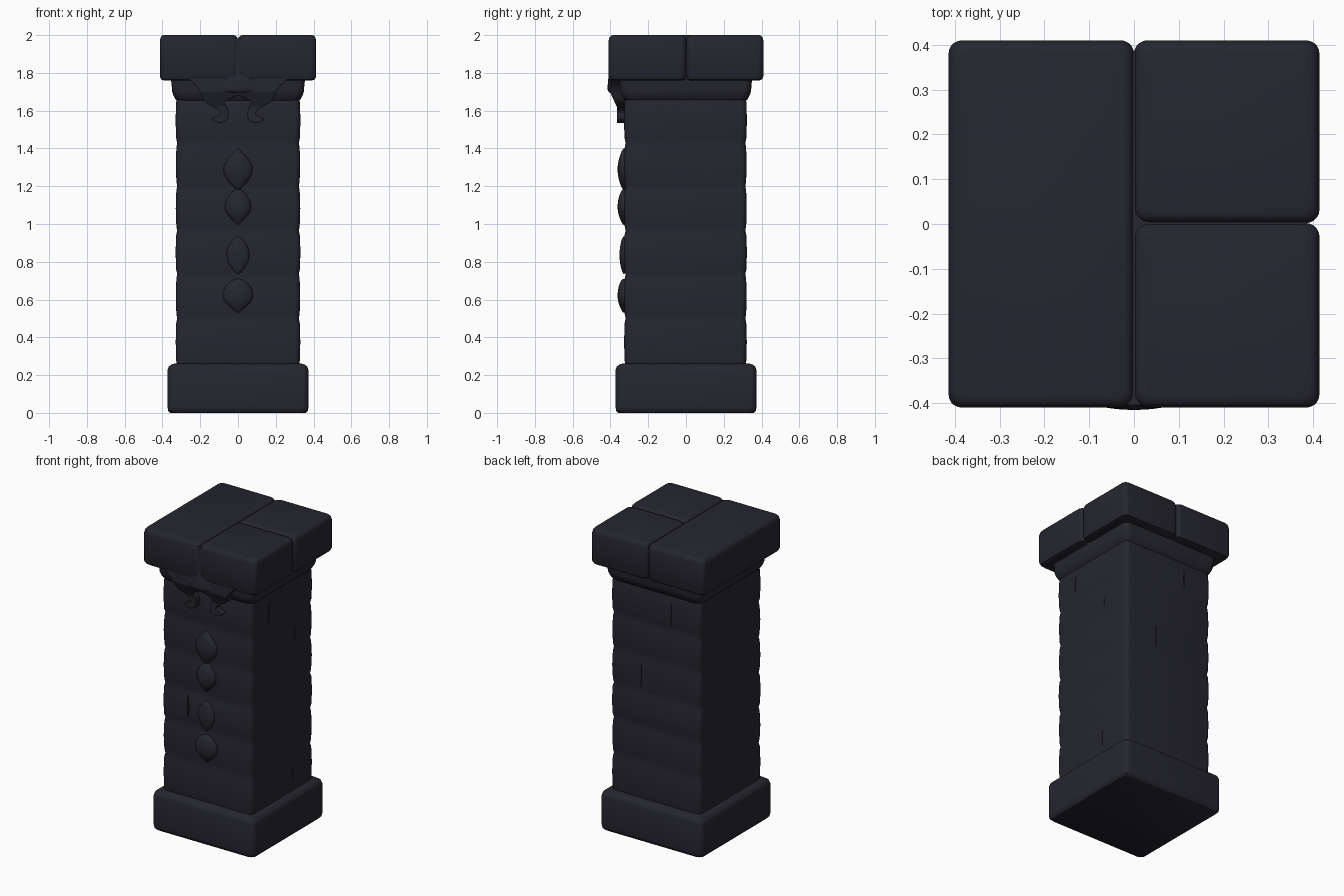
import bpy, bmesh, math, random
from mathutils import Vector

random.seed(4)
if "Cube" in bpy.data.objects:
    bpy.data.objects.remove(bpy.data.objects["Cube"])

stone = bpy.data.materials.new("dark slate stone")
stone.use_nodes = True
COLOUR = (0.019, 0.019, 0.029, 1)
stone.diffuse_color = COLOUR
stone.node_tree.nodes["Principled BSDF"].inputs["Base Color"].default_value = COLOUR


def finish(name, bm):
    bmesh.ops.recalc_face_normals(bm, faces=bm.faces)
    mesh = bpy.data.meshes.new(name)
    bm.to_mesh(mesh)
    bm.free()
    mesh.materials.append(stone)
    obj = bpy.data.objects.new(name, mesh)
    bpy.context.collection.objects.link(obj)
    return obj


def activate(obj):
    bpy.ops.object.select_all(action='DESELECT')
    obj.select_set(True)
    bpy.context.view_layer.objects.active = obj


def smooth(obj, degrees=40):
    activate(obj)
    bpy.ops.object.shade_smooth_by_angle(angle=math.radians(degrees))


def rounded_loft(name, centre, half, radius, profile, segs=5):
    """Stack rounded rectangles; profile holds (offset, z) pairs."""
    bm = bmesh.new()
    rings = []
    for off, z in profile:
        ring = []
        for q, (sx, sy) in enumerate([(1, 1), (-1, 1), (-1, -1), (1, -1)]):
            for i in range(segs + 1):
                a = math.pi / 2 * (q + i / segs)
                x = sx * (half[0] + off - radius) + radius * math.cos(a)
                y = sy * (half[1] + off - radius) + radius * math.sin(a)
                ring.append(bm.verts.new((centre[0] + x, centre[1] + y, z)))
        rings.append(ring)
    n = len(rings[0])
    for low, high in zip(rings, rings[1:]):
        for i in range(n):
            j = (i + 1) % n
            bm.faces.new((low[i], low[j], high[j], high[i]))
    bm.faces.new(rings[0][::-1])
    bm.faces.new(rings[-1])
    return finish(name, bm)


# Plinth
smooth(rounded_loft("plinth", (0, 0), (0.373, 0.373), 0.035,
                    [(-0.015, 0), (-0.003, 0.012), (0, 0.03), (0, 0.225),
                     (-0.006, 0.245), (-0.02, 0.256), (-0.04, 0.262)]))

# Shaft of slightly bulging stone courses
joints = [0.25, 0.5, 0.735, 0.965, 1.2, 1.43, 1.67]
profile = []
for z0, z1 in zip(joints, joints[1:]):
    bulge = random.uniform(-0.002, 0.002)
    profile += [(-0.007, z0), (-0.001 + bulge, z0 + 0.025),
                (0.002 + bulge, (z0 + z1) / 2), (-0.001 + bulge, z1 - 0.025)]
profile.append((-0.007, joints[-1]))
shaft = rounded_loft("shaft", (0, -0.003), (0.329, 0.324), 0.03, profile)

# Short upright joints cut into the shaft faces: x, y, bottom, top
cuts = [(-0.135, -0.327, 0.8, 0.94), (0.33, 0.12, 1.25, 1.34),
        (0.33, 0.1, 0.33, 0.42), (0.33, -0.15, 1.47, 1.6),
        (-0.12, 0.322, 1.45, 1.6), (0.1, 0.322, 1.0, 1.14)]
bm = bmesh.new()
for x, y, z0, z1 in cuts:
    made = bmesh.ops.create_cube(bm, size=1)["verts"]
    for v in made:
        v.co = Vector((x + v.co.x * 0.009, y + v.co.y * 0.012,
                       (z0 + z1) / 2 + v.co.z * (z1 - z0)))
cutter = finish("joint_cutter", bm)
cutter.hide_render = True
mod = shaft.modifiers.new("joints", 'BOOLEAN')
mod.object = cutter
mod.operation = 'DIFFERENCE'
mod.solver = 'EXACT'
activate(shaft)
bpy.ops.object.modifier_apply(modifier=mod.name)
bpy.data.objects.remove(cutter)
smooth(shaft)

# Moulding below the cap
smooth(rounded_loft("neck_moulding", (0, -0.002), (0.35, 0.347), 0.04,
                    [(-0.03, 1.65), (-0.016, 1.665), (-0.006, 1.685),
                     (0, 1.705), (0.001, 1.735), (0.006, 1.77)]))

# Cap: one long slab and two quarter slabs
slab = [(-0.022, 1.76), (-0.007, 1.766), (0, 1.782), (0, 1.97),
        (-0.004, 1.987), (-0.011, 1.996), (-0.022, 2.0)]
for name, centre, half in [("cap_right_slab", (-0.207, 0), (0.207, 0.41)),
                           ("cap_left_back_slab", (0.207, 0.206), (0.207, 0.204)),
                           ("cap_left_front_slab", (0.207, -0.204), (0.207, 0.206))]:
    smooth(rounded_loft(name, centre, half, 0.03, slab))
# Filler closing the seams beneath the slabs
smooth(rounded_loft("cap_core", (0, -0.009), (0.385, 0.395), 0.03,
                    [(0, 1.765), (0, 1.982)]))

# Scrolled bracket: smooth half outline mirrored, sloped back toward the feet
half_outline = [(0.27, 1.775), (0.235, 1.745), (0.205, 1.71), (0.178, 1.65),
                (0.118, 1.615), (0.094, 1.582), (0.138, 1.556), (0.095, 1.535),
                (0.052, 1.56), (0.055, 1.615), (0.07, 1.65), (0, 1.682)]


def spline(points, steps=4):
    """Smooth curve through the points."""
    pts = [Vector(p) for p in points]
    pts = [pts[0]] + pts + [pts[-1]]
    out = []
    for a, b, c, d in zip(pts, pts[1:], pts[2:], pts[3:]):
        for s in range(steps):
            t = s / steps
            out.append(0.5 * (2 * b + (c - a) * t + (2 * a - 5 * b + 4 * c - d) * t * t
                              + (3 * b - a - 3 * c + d) * t ** 3))
    return out + [pts[-1]]


right = spline(half_outline)
outline = right + [Vector((-p.x, p.y)) for p in right[-2::-1]]
bm = bmesh.new()
face = bm.faces.new([bm.verts.new((p.x, -0.3, p.y)) for p in outline])
extruded = bmesh.ops.extrude_face_region(bm, geom=[face])["geom"]
front = [v for v in extruded if isinstance(v, bmesh.types.BMVert)]
for v in front:
    v.co.y = -0.4
for z in (1.7, 1.62):
    bmesh.ops.bisect_plane(bm, geom=bm.verts[:] + bm.edges[:] + bm.faces[:],
                           plane_co=(0, 0, z), plane_no=(0, 0, 1))
for v in bm.verts:
    if v.co.y < -0.35:
        t = min(max((v.co.z - 1.62) / 0.08, 0), 1)
        v.co.y = -0.366 - 0.037 * t
bracket = finish("scrolled_bracket", bm)
bevel = bracket.modifiers.new("soft_edges", 'BEVEL')
bevel.width = 0.01
bevel.segments = 3
bevel.limit_method = 'ANGLE'
bevel.angle_limit = math.radians(50)
smooth(bracket, 50)


def boss(name, centre, size, shape):
    """Flattened sphere shaped by a rule on its unit coordinates."""
    bm = bmesh.new()
    bmesh.ops.create_uvsphere(bm, u_segments=32, v_segments=20, radius=1)
    for v in bm.verts:
        shape(v.co)
        v.co = Vector(centre) + Vector([a * b for a, b in zip(v.co, size)])
    smooth(finish(name, bm), 60)


def flat_bottom(co):
    if co.z < 0:
        co.z *= 0.22


def pointed(top, bottom):
    def shape(co):
        k = (top if co.z > 0 else bottom) * co.z ** 2
        co.x *= 1 - k
        co.y *= 1 - k * 0.5
    return shape


# Half-round emblem and the hanging row of drops on the front
boss("dome_emblem", (0, -0.385, 1.715), (0.112, 0.03, 0.115), flat_bottom)
boss("upper_drop", (0, -0.328, 1.29), (0.077, 0.034, 0.11), pointed(0.75, 0.6))
boss("second_drop", (0, -0.328, 1.09), (0.07, 0.034, 0.095), pointed(0.3, 0.75))
boss("third_drop", (0, -0.328, 0.835), (0.06, 0.024, 0.1), pointed(0.3, 0.5))
boss("lower_drop", (0, -0.328, 0.62), (0.08, 0.034, 0.09), pointed(0.1, 0.75))
